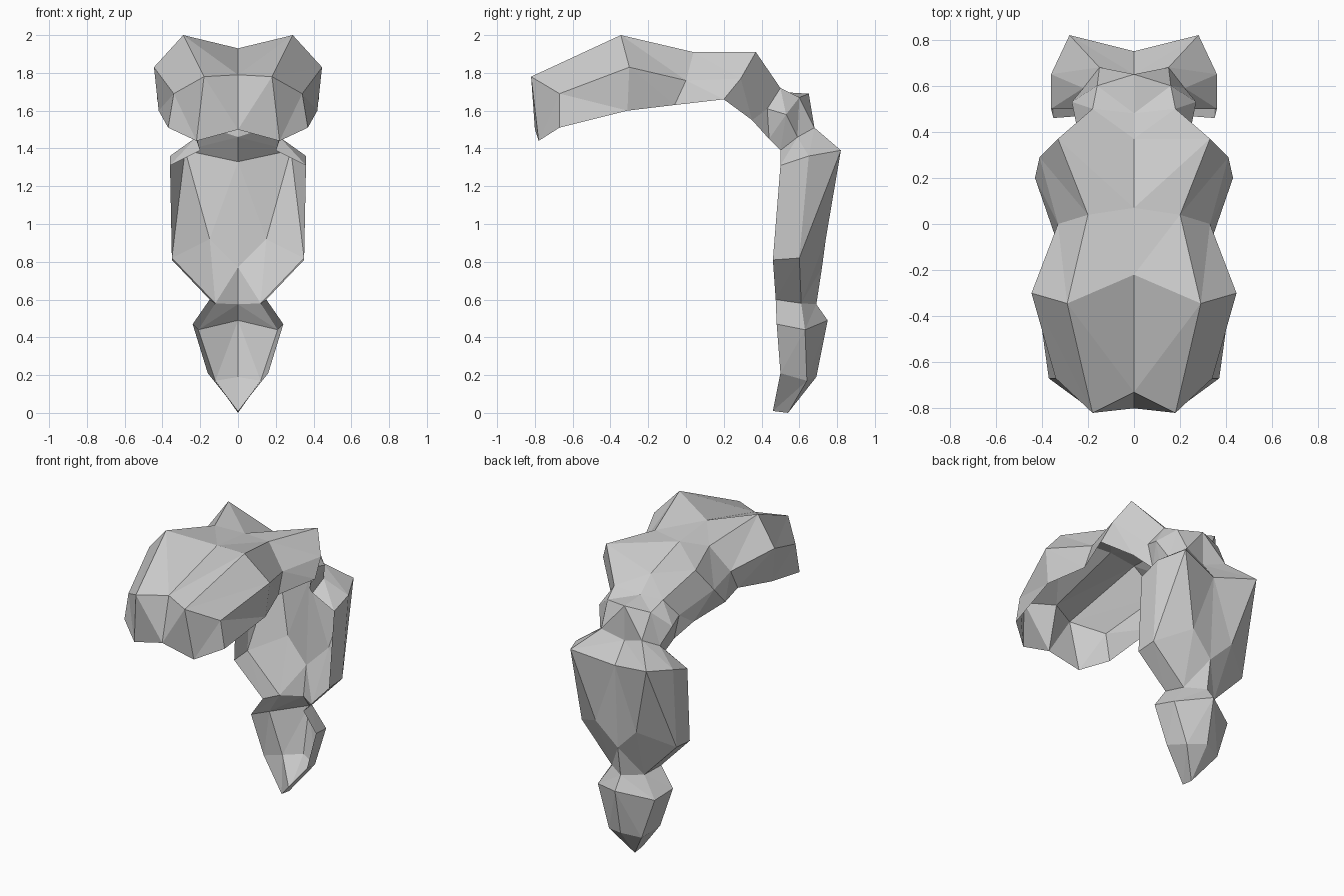
import bpy

if "Cube" in bpy.data.objects:
    bpy.data.objects.remove(bpy.data.objects["Cube"])

# Half cross-sections of the open shell, from the front lip over the top and down the back:
# centre (y, z), then ridge, side and rim points (x, y, z)
HOOD = [
    [(-.73, 1.79), (.18, -.82, 1.78), (.34, -.67, 1.69), (.37, -.67, 1.51)],
    [(-.22, 1.93), (.29, -.345, 2.0), (.445, -.30, 1.83), (.42, -.31, 1.60)],
    [(.07, 1.90), (.20, .04, 1.91), (.33, .00, 1.76), (.34, -.06, 1.63)],
    [(.37, 1.80), (.33, .37, 1.91), (.41, .29, 1.77), (.43, .20, 1.66)],
]
NECK = [
    [(.48, 1.70), (.18, .50, 1.72), (.25, .43, 1.61), (.30, .35, 1.55)],
    [(.65, 1.69), (.16, .60, 1.67), (.27, .53, 1.58), (.22, .44, 1.45)],
    [(.65, 1.46), (.15, .68, 1.51), (.22, .59, 1.46), (.20, .50, 1.39)],
]
BACK = [
    [(.75, 1.33), (.28, .82, 1.39), (.36, .65, 1.36), (.36, .50, 1.31)],
    [(.72, .77), (.15, .74, .92), (.35, .60, .82), (.35, .46, .81)],
]
# the tail has no separate ridge: centre, side, rim
TAIL = [
    [(.69, .575), (.12, .61, .58), (.15, .475, .60)],
    [(.75, .49), (.21, .63, .44), (.24, .48, .47)],
    [(.69, .19), (.12, .64, .17), (.16, .50, .21)],
    [(.54, 0), (0, .54, 0), (0, .46, .01)],
]


def full(row):
    """Expand a section to four 3D points."""
    pts = [(0, *row[0])] + row[1:]
    return pts if len(pts) == 4 else [pts[0], pts[1], pts[1], pts[2]]


def shell(name, rows):
    """Bridge the half sections with triangles and mirror them into a symmetric sheet."""
    index, faces = {}, []
    for a, b in zip(rows, rows[1:]):
        for c in range(3):
            for tri in ((a[c], a[c + 1], b[c + 1]), (a[c], b[c + 1], b[c])):
                if len(set(tri)) == 3:
                    faces.append([index.setdefault(p, len(index)) for p in tri])
    mesh = bpy.data.meshes.new(name)
    mesh.from_pydata(list(index), [], faces)
    obj = bpy.data.objects.new(name, mesh)
    bpy.context.collection.objects.link(obj)
    mirror = obj.modifiers.new("mirror", 'MIRROR')
    mirror.use_clip = True
    return obj


hood, neck, back, tail = ([full(r) for r in part] for part in (HOOD, NECK, BACK, TAIL))

# front lip folds down from the hood and ends at its lower corner
corner = hood[0][3]
lip = [(0, -.80, 1.50), (.22, -.78, 1.44), corner, corner]

shell("hood", [lip] + hood)
shell("neck", hood[-1:] + neck + back[:1])
shell("back_plate", back + tail[:1])
shell("tail_tip", tail)
